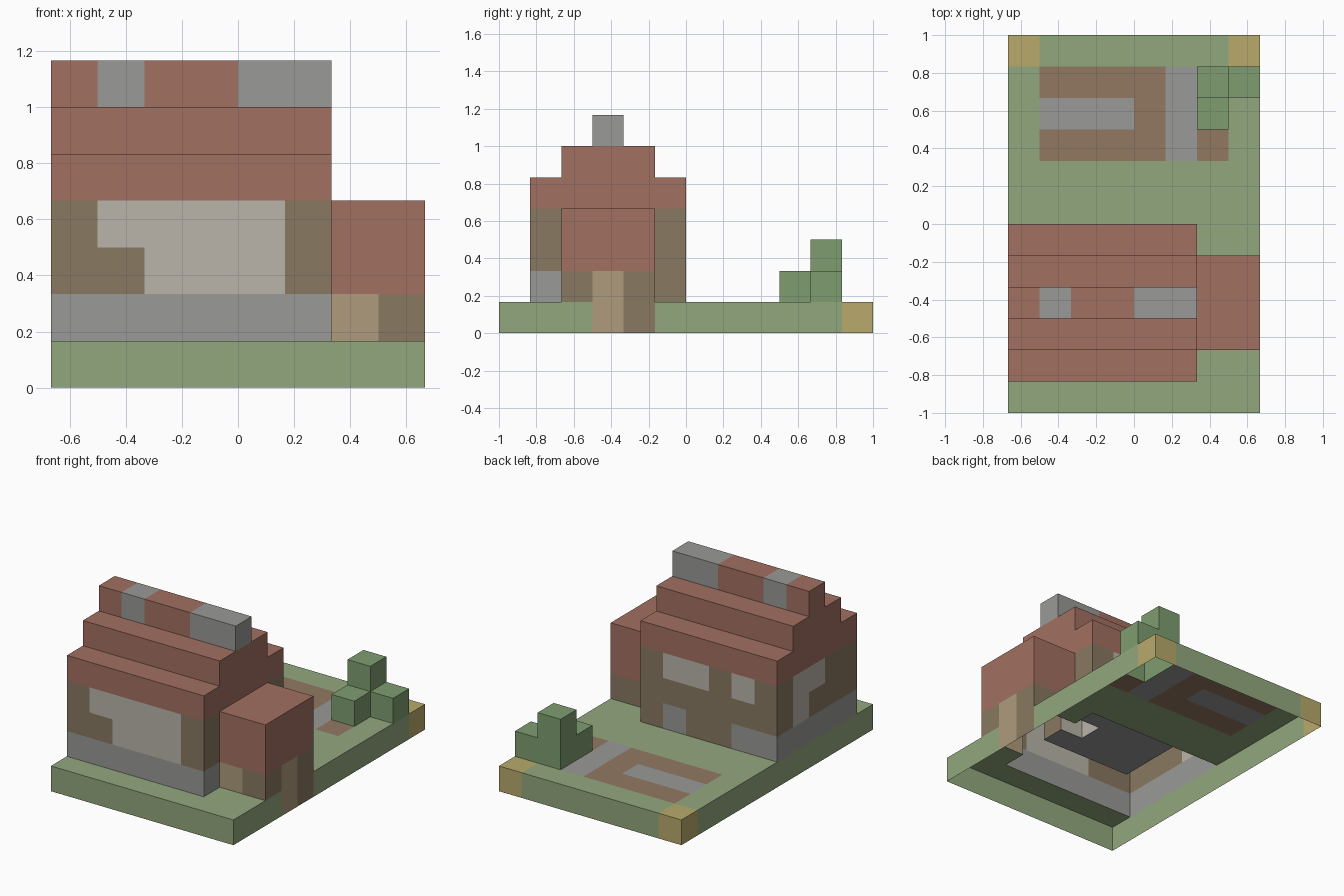
import bpy

if "Cube" in bpy.data.objects:
    bpy.data.objects.remove(bpy.data.objects["Cube"])

U = 1 / 6  # size of one block; the model is 8 x 12 x 7 blocks

COLOURS = {
    "grass": (0.29, 0.39, 0.21), "leaf": (0.21, 0.34, 0.16), "straw": (0.48, 0.40, 0.15),
    "soil": (0.29, 0.19, 0.12), "stone": (0.32, 0.32, 0.31), "timber": (0.25, 0.19, 0.12),
    "plaster": (0.49, 0.46, 0.40), "tile": (0.36, 0.16, 0.12), "door": (0.42, 0.33, 0.20),
}
MATS = {}
for name, c in COLOURS.items():
    MATS[name] = bpy.data.materials.new(name)
    MATS[name].diffuse_color = (*c, 1)

cells = {}  # block position -> (part, colour)


def fill(part, colour, x, y, z):
    """Fill a box of blocks; each range is (low, high) in block units."""
    for i in range(*x):
        for j in range(*y):
            for k in range(*z):
                cells[i, j, k] = (part, colour)


def carve(x, y, z):
    for i in range(*x):
        for j in range(*y):
            for k in range(*z):
                cells.pop((i, j, k), None)


# ground slab with garden bed, path and corner markers
fill("ground", "grass", (-4, 4), (-6, 6), (0, 1))
fill("ground", "soil", (-3, 1), (2, 5), (0, 1))
fill("ground", "stone", (-3, 0), (3, 4), (0, 1))
fill("ground", "stone", (1, 2), (2, 5), (0, 1))
fill("ground", "soil", (2, 3), (2, 3), (0, 1))
for x in (-4, 3):
    fill("ground", "straw", (x, x + 1), (5, 6), (0, 1))

# house walls: stone footing, timber frame, plaster panels
W = "house_walls"
fill(W, "stone", (-4, 2), (-5, 0), (1, 2))
fill(W, "timber", (-4, 2), (-5, 0), (2, 4))
fill(W, "timber", (1, 2), (-1, 0), (1, 2))
fill(W, "timber", (-2, 0), (-1, 0), (1, 2))
fill(W, "plaster", (-3, 1), (-5, -4), (3, 4))
fill(W, "plaster", (-2, 1), (-5, -4), (2, 3))
fill(W, "plaster", (-1, 1), (-1, 0), (3, 4))
fill(W, "plaster", (-3, -2), (-1, 0), (3, 4))
fill(W, "plaster", (-4, -3), (-2, -1), (2, 4))
fill(W, "plaster", (-4, -3), (-3, -2), (3, 4))

# stepped roof with stone patches on the ridge
for step in range(3):
    fill("roof", "tile", (-4, 2), (-5 + step, -step), (4 + step, 5 + step))
fill("roof", "stone", (-3, -2), (-3, -2), (6, 7))
fill("roof", "stone", (0, 2), (-3, -2), (6, 7))

# enclosed room with a stool
carve((-3, 1), (-4, -1), (2, 5))
fill("stool", "plaster", (0, 1), (-3, -2), (2, 3))

# side porch and door
fill("porch", "timber", (2, 4), (-4, -1), (1, 2))
fill("porch", "door", (2, 3), (-4, -3), (1, 2))
fill("porch", "tile", (2, 4), (-4, -1), (2, 4))
fill("porch", "door", (3, 4), (-3, -2), (0, 2))
fill("porch", "timber", (3, 4), (-2, -1), (0, 2))

# bush
fill("bush", "leaf", (2, 3), (3, 5), (1, 2))
fill("bush", "leaf", (3, 4), (4, 5), (1, 2))
fill("bush", "leaf", (2, 3), (4, 5), (2, 3))


def block_faces(pos):
    """Yield the exposed faces of a block; the underside at z = 0 stays open."""
    for axis in range(3):
        for side in (0, 1):
            n = list(pos)
            n[axis] += 2 * side - 1
            if tuple(n) in cells or n[2] < 0:
                continue
            b, c = (axis + 1) % 3, (axis + 2) % 3
            quad = []
            for db, dc in ((0, 0), (1, 0), (1, 1), (0, 1)):
                v = list(pos)
                v[axis] += side
                v[b] += db
                v[c] += dc
                quad.append(tuple(v))
            yield quad if side else quad[::-1]


# one object per part
for part in dict.fromkeys(p for p, _ in cells.values()):
    index, faces, tints = {}, [], []
    names = list(COLOURS)
    used = [n for n in names if (part, n) in cells.values()]
    for pos, (owner, colour) in cells.items():
        if owner == part:
            for quad in block_faces(pos):
                faces.append([index.setdefault(v, len(index)) for v in quad])
                tints.append(used.index(colour))
    mesh = bpy.data.meshes.new(part)
    mesh.from_pydata([tuple(a * U for a in v) for v in index], [], faces)
    for n in used:
        mesh.materials.append(MATS[n])
    for poly, t in zip(mesh.polygons, tints):
        poly.material_index = t
    mesh.update()
    bpy.context.collection.objects.link(bpy.data.objects.new(part, mesh))

for m in bpy.data.materials:
    if m.users and not m.is_grease_pencil:
        m.use_nodes = True
        m.node_tree.nodes["Principled BSDF"].inputs["Base Color"].default_value = m.diffuse_color
